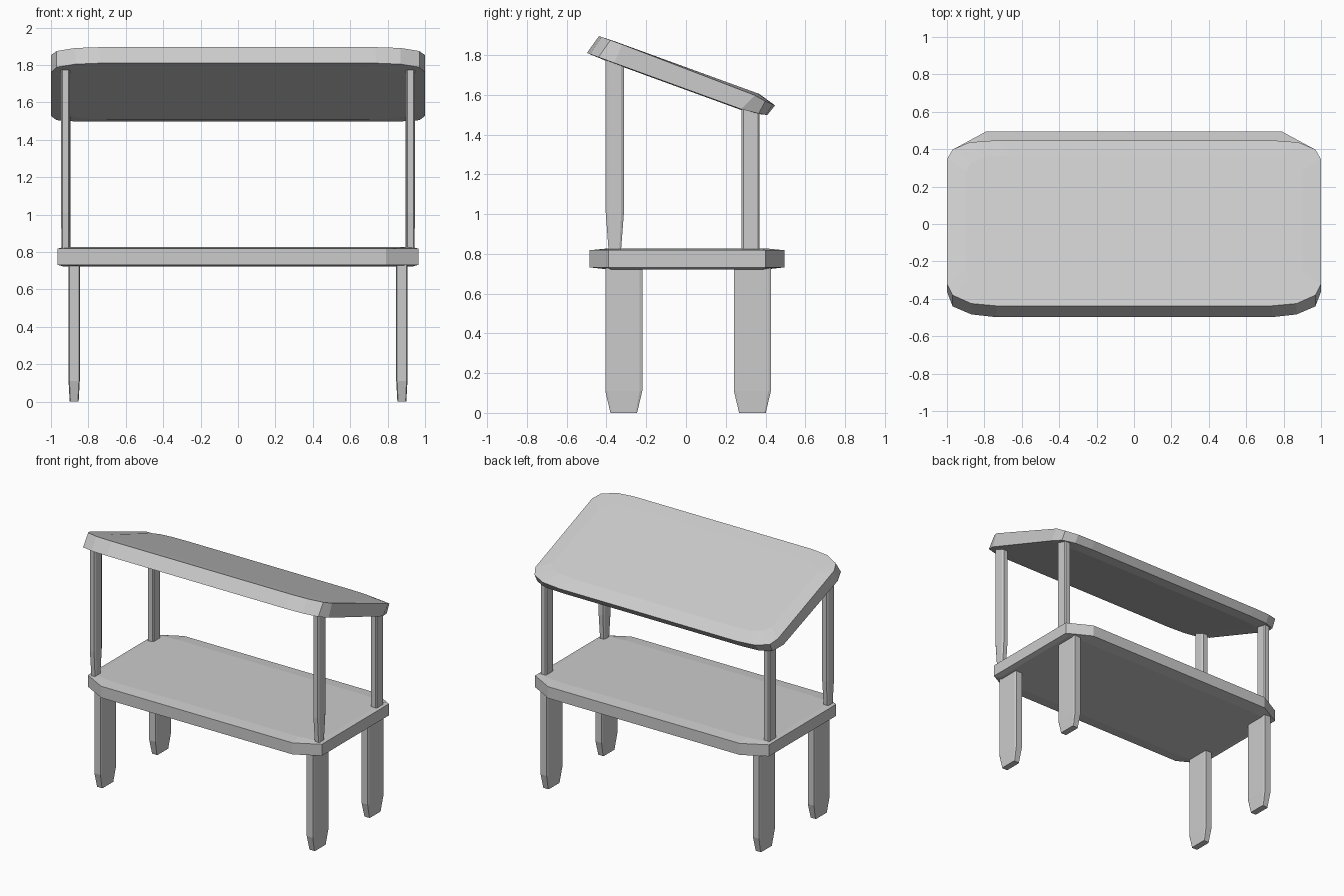
import bpy, bmesh
from math import radians, sin, cos

if "Cube" in bpy.data.objects:
    bpy.data.objects.remove(bpy.data.objects["Cube"])


def loft(name, rings):
    """Closed solid skinned through rings of equal point count, bottom to top."""
    bm = bmesh.new()
    loops = [[bm.verts.new(p) for p in ring] for ring in rings]
    n = len(loops[0])
    for a, b in zip(loops, loops[1:]):
        for i in range(n):
            j = (i + 1) % n
            bm.faces.new((a[i], a[j], b[j], b[i]))
    bm.faces.new(loops[0][::-1])
    bm.faces.new(loops[-1])
    bmesh.ops.recalc_face_normals(bm, faces=bm.faces[:])
    mesh = bpy.data.meshes.new(name)
    bm.to_mesh(mesh)
    bm.free()
    obj = bpy.data.objects.new(name, mesh)
    bpy.context.collection.objects.link(obj)
    return obj


def octagon(cx, cy, hx, hy, fx, fy, z):
    """Rectangle with cut corners; fx, fy are half lengths of the flat sides."""
    pts = [(fx, -hy), (hx, -fy), (hx, fy), (fx, hy),
           (-fx, hy), (-hx, fy), (-hx, -fy), (-fx, -hy)]
    return [(cx + x, cy + y, z) for x, y in pts]


def mirrored(half):
    """Complete a right-hand half outline with its left-hand copy."""
    return half + [(-x, u, n) for x, u, n in reversed(half)]


# Lower board: flat octagon with very slightly crowned faces
loft("shelf", [
    octagon(0, 0.005, 0.93, 0.40, 0.78, 0.38, 0.722),
    octagon(0, 0.005, 0.965, 0.49, 0.79, 0.395, 0.732),
    octagon(0, 0.005, 0.965, 0.49, 0.79, 0.395, 0.818),
    octagon(0, 0.005, 0.93, 0.40, 0.78, 0.38, 0.827),
])

# Tilted top: half outlines as (x, along slope, normal to slope), front to back
bottom = mirrored([(0.735, -0.506, -0.067), (0.87, -0.49, -0.067),
                   (0.97, -0.444, -0.067), (1.0, -0.36, -0.067),
                   (1.0, 0.32, -0.067), (0.97, 0.41, -0.058),
                   (0.88, 0.445, -0.052), (0.735, 0.453, -0.05)])
top = mirrored([(0.735, -0.478, 0.034), (0.87, -0.465, 0.034),
                (0.97, -0.417, 0.034), (1.0, -0.353, 0.034),
                (1.0, 0.36, 0.022), (0.97, 0.42, 0.012),
                (0.88, 0.461, 0.01), (0.735, 0.473, 0.009)])
tilt = radians(20)


def inner(ring, n):
    return [(x * 0.9, u * 0.8, n) for x, u, _ in ring]


def tilted(ring):
    return [(x, u * cos(tilt) + n * sin(tilt),
             1.70 - u * sin(tilt) + n * cos(tilt)) for x, u, n in ring]


loft("sloped_top", [tilted(r) for r in
                    (inner(bottom, -0.071), bottom, top, inner(top, 0.036))])

for side, s in (("right", 1), ("left", -1)):
    # Broad lower legs with tapered feet
    for end, y in (("front", -0.313), ("back", 0.334)):
        loft(f"{end}_{side}_leg", [
            octagon(s * 0.876, y, 0.024, 0.067, 0.020, 0.060, 0.0),
            octagon(s * 0.876, y, 0.030, 0.093, 0.025, 0.080, 0.11),
            octagon(s * 0.876, y, 0.030, 0.093, 0.025, 0.080, 0.74),
        ])
    # Front posts narrow toward the shelf
    loft(f"front_{side}_post", [
        octagon(s * 0.922, -0.358, 0.020, 0.030, 0.015, 0.022, 0.80),
        octagon(s * 0.922, -0.358, 0.025, 0.046, 0.017, 0.032, 1.01),
        octagon(s * 0.922, -0.358, 0.025, 0.046, 0.017, 0.032, 1.79),
    ])
    # Back posts are straight and shorter
    loft(f"back_{side}_post", [
        octagon(s * 0.920, 0.325, 0.024, 0.045, 0.017, 0.036, 0.80),
        octagon(s * 0.920, 0.325, 0.024, 0.045, 0.017, 0.036, 1.54),
    ])
